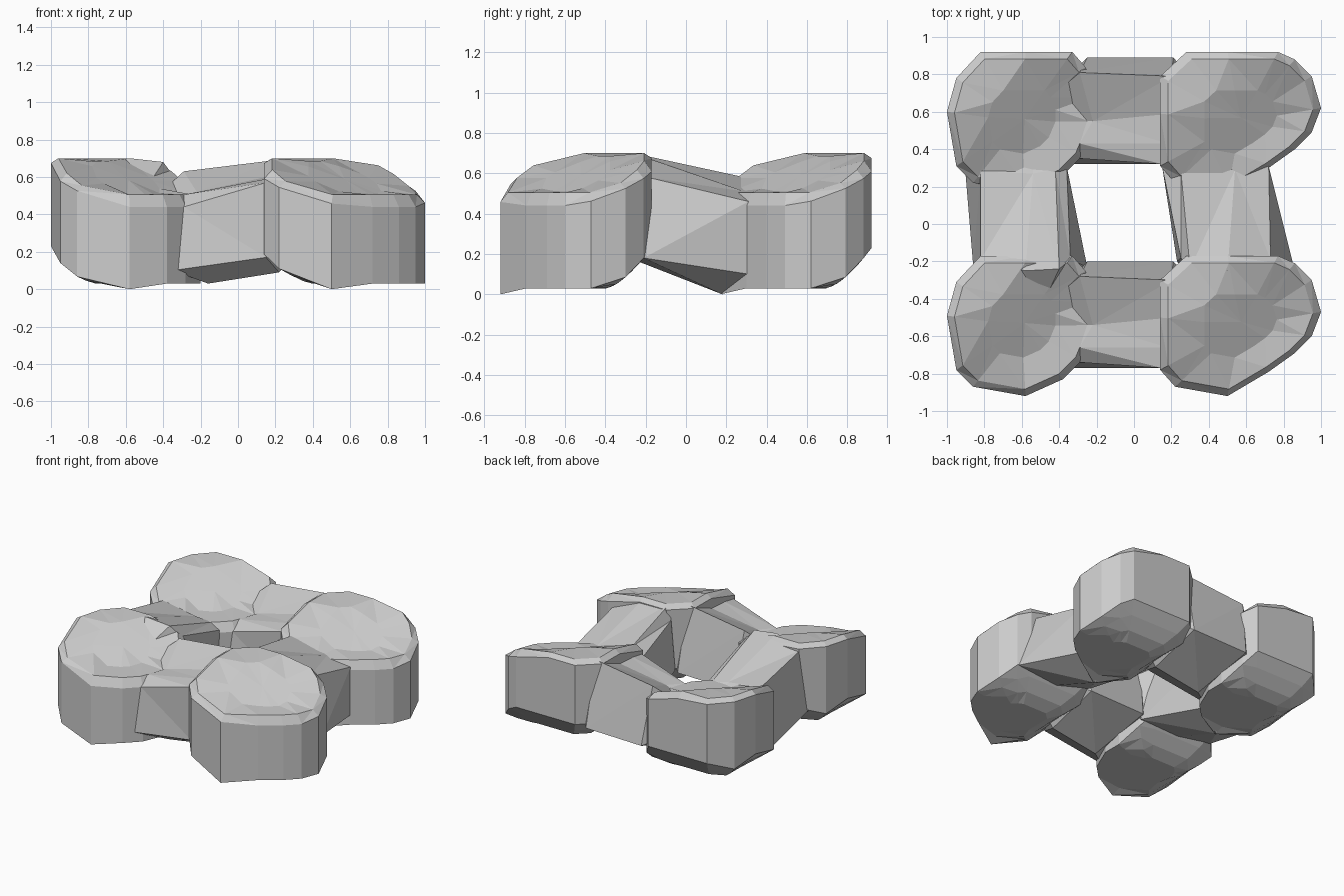
import bpy, bmesh
from mathutils import Vector

if "Cube" in bpy.data.objects:
    bpy.data.objects.remove(bpy.data.objects["Cube"])

SHIFT = 1.09  # back row repeats the front row at this distance


def clip(v, a, b):
    return max(a, min(b, v))


def loft(name, rings):
    """Closed solid skinned through rings of equal length."""
    bm = bmesh.new()
    vs = [[bm.verts.new(p) for p in r] for r in rings]
    n = len(vs[0])
    for a, b in zip(vs, vs[1:]):
        for i in range(n):
            j = (i + 1) % n
            bm.faces.new((a[i], a[j], b[j], b[i]))
    for cap in (vs[0], vs[-1]):
        c = bm.verts.new(sum((v.co for v in cap), Vector()) / n)
        for i in range(n):
            bm.faces.new((cap[i], cap[(i + 1) % n], c))
    bmesh.ops.triangulate(bm, faces=bm.faces[:])
    bmesh.ops.recalc_face_normals(bm, faces=bm.faces[:])
    me = bpy.data.meshes.new(name)
    bm.to_mesh(me)
    bm.free()
    ob = bpy.data.objects.new(name, me)
    bpy.context.collection.objects.link(ob)
    return ob


def lobe(name, outline, dy):
    """Rounded pad tilted up towards the back left."""
    xs, ys = zip(*outline)
    cx, cy = (min(xs) + max(xs)) / 2, (min(ys) + max(ys)) / 2
    hx, hy = (max(xs) - min(xs)) / 2, (max(ys) - min(ys)) / 2

    def ring(k, height):
        out = []
        for x, y in outline:
            u, v = k * (x - cx) / hx, k * (y - cy) / hy
            out.append((cx + u * hx, cy + v * hy + dy, height(u, v)))
        return out

    def low(u, v):  # underside curls up at the back and left
        if v < -0.97:
            return 0.0
        w = max(0, (max(-u, v) - 0.4) / 0.6)
        return 0.03 + 0.2 * w ** 1.5 * (1 + 0.35 * min(v, 0))

    return loft(name, [
        ring(0.40, low), ring(0.62, low), ring(0.82, low), ring(1.00, low),
        ring(1.00, lambda u, v: clip(0.55 - 0.11 * (u - v), 0.44, 0.675)),
        ring(0.90, lambda u, v: clip(0.585 - 0.16 * (u - v), 0.505, 0.70)),
        ring(0.45, lambda u, v: clip(0.58 - 0.15 * (u - v), 0.51, 0.685))])


def bridge(name, a, b, axis, dy=0):
    """Bar between two lobes; shrunken ends are buried in the lobes."""
    off = Vector((0, dy, 0))
    a = [Vector(p) + off for p in a]
    b = [Vector(p) + off for p in b]

    def buried(sec, d):
        mid = sum(sec, Vector()) / len(sec)
        return [p.lerp(mid, 0.45) + Vector(axis) * d for p in sec]

    return loft(name, [buried(a, -0.15), a, b, buried(b, 0.15)])


left = [(-.58, -.92), (-.38, -.83), (-.28, -.73), (-.2, -.54), (-.2, -.4),
        (-.26, -.25), (-.33, -.17), (-.58, -.17), (-.82, -.17), (-.95, -.31),
        (-1, -.49), (-.95, -.78), (-.86, -.87)]
right = [(.5, -.92), (.72, -.79), (.86, -.69), (.95, -.6), (1, -.47),
         (.95, -.3), (.86, -.21), (.77, -.17), (.5, -.17), (.28, -.17),
         (.14, -.3), (.14, -.5), (.14, -.78), (.22, -.87)]

# Four corner lobes
parts = []
for row, dy in (("front", 0), ("back", SHIFT)):
    parts.append(lobe(row + "_left_lobe", left, dy))
    parts.append(lobe(row + "_right_lobe", right, dy))

# Front and back bridges: outer wall, bevel, top, inner wall, underside
cross_a = [(-.35, -.77, .1), (-.29, -.74, .44), (-.29, -.66, .505),
           (-.22, -.54, .52), (-.29, -.28, .63), (-.25, -.2, .2), (-.16, -.6, .03)]
cross_b = [(.15, -.77, .17), (.15, -.77, .57), (.18, -.66, .595),
           (.2, -.5, .61), (.2, -.3, .69), (.21, -.2, .21), (.22, -.6, .09)]
parts.append(bridge("front_bridge", cross_a, cross_b, (1, 0, 0)))
parts.append(bridge("back_bridge", cross_a, cross_b, (1, 0, 0), SHIFT))

# Right and left bridges
parts.append(bridge(
    "right_bridge",
    [(.85, -.21, .18), (.73, -.19, .58), (.5, -.25, .695),
     (.3, -.24, .695), (.25, -.18, .6), (.23, -.2, .22), (.5, -.23, .16)],
    [(.72, .31, .1), (.72, .31, .46), (.54, .29, .51),
     (.25, .29, .58), (.15, .31, .53), (.15, .31, .17), (.5, .18, .0)], (0, 1, 0)))
parts.append(bridge(
    "left_bridge",
    [(-.86, -.22, .2), (-.82, -.19, .66), (-.58, -.25, .70),
     (-.4, -.24, .68), (-.34, -.19, .6), (-.25, -.23, .17), (-.58, -.23, .16)],
    [(-.9, .26, .13), (-.82, .28, .56), (-.54, .27, .52),
     (-.42, .29, .5), (-.36, .31, .45), (-.36, .29, .07), (-.58, .18, .0)], (0, 1, 0)))

# Merge into one skin
body = parts[0]
body.name = "linked_lobes"
bpy.context.view_layer.objects.active = body
for p in parts[1:]:
    m = body.modifiers.new("union", "BOOLEAN")
    m.operation, m.solver, m.object = "UNION", "EXACT", p
    bpy.ops.object.modifier_apply(modifier=m.name)
    bpy.data.objects.remove(p)
